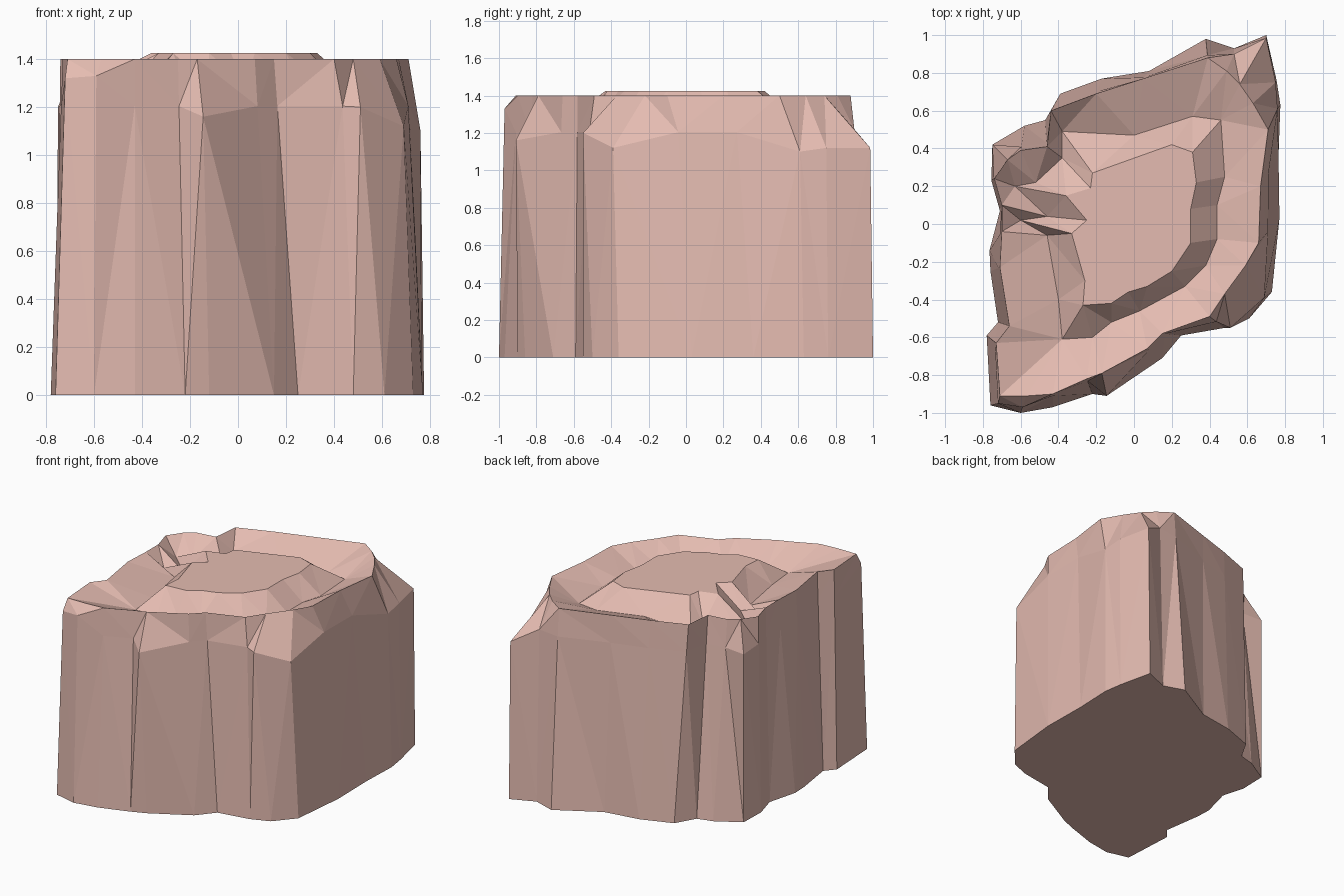
import bpy, bmesh
from mathutils import Vector

if "Cube" in bpy.data.objects:
    bpy.data.objects.remove(bpy.data.objects["Cube"])

# Foot outline and matching rim outline, counter-clockwise from the front-left corner
foot = [(-.78, -.59), (-.76, -.96), (-.6, -1), (-.43, -.97), (-.22, -.9), (-.12, -.86),
        (.15, -.71), (.25, -.59), (.48, -.55), (.61, -.5), (.73, -.36), (.77, .03),
        (.765, .36), (.775, .63), (.755, .76), (.7, 1), (.53, .93), (.38, .98),
        (.08, .81), (-.17, .77), (-.39, .69), (-.47, .55), (-.58, .52), (-.75, .42),
        (-.755, .23), (-.71, .07), (-.765, -.14), (-.76, -.25), (-.72, -.52)]
rim = [(-.73, -.63), (-.71, -.91), (-.57, -.91), (-.43, -.9), (-.25, -.82), (-.17, -.79),
       (.07, -.66), (.15, -.58), (.4, -.49), (.48, -.37), (.59, -.22), (.66, -.1),
       (.67, .2), (.71, .5), (.63, .64), (.56, .74), (.49, .81), (.39, .88),
       (.05, .77), (-.2, .69), (-.44, .6), (-.46, .41), (-.6, .39), (-.67, .34),
       (-.74, .24), (-.7, .1), (-.7, -.04), (-.71, -.23), (-.66, -.54)]
# Chipped corners where the wall breaks below the rim
chips = {1: (-.72, -.95, 1.32), 2: (-.59, -.97, 1.33), 5: (-.145, -.91, 1.16),
         9: (.51, -.55, 1.2), 10: (.69, -.39, 1.12), 13: (.76, .61, 1.1),
         14: (.75, .75, 1.12), 15: (.7, .985, 1.12), 16: (.53, .9, 1.22),
         23: (-.75, .42, 1.2)}
# Moat floor and central plateau outlines
moat = [(-.38, -.61), (-.22, -.6), (-.12, -.52), (.03, -.46), (.27, -.33), (.38, -.22),
        (.44, -.08), (.44, .1), (.48, .25), (.46, .55), (.31, .57), (0, .47), (-.38, .49),
        (-.38, .35), (-.52, .22), (-.63, .2), (-.46, .04), (-.6, .02), (-.46, -.06), (-.4, -.4)]
plateau = [(-.27, -.43), (-.12, -.42), (-.03, -.36), (.07, -.33), (.2, -.25), (.3, -.1),
           (.3, .08), (.33, .22), (.31, .38), (.2, .42), (-.22, .27), (-.23, .19),
           (-.36, .15), (-.25, .02), (-.33, -.05), (-.26, -.3)]

bm = bmesh.new()


def ring(points, z):
    return [bm.verts.new((x, y, z)) for x, y in points]


def wall(a, b):
    n = len(a)
    for i in range(n):
        j = (i + 1) % n
        bm.faces.new((a[i], a[j], b[j], b[i]))


def zip_rings(a, b):
    """Stitch two rings of different counts by the shortest diagonal."""
    i = j = 0
    n, m = len(a), len(b)
    while i < n or j < m:
        p, q = a[i % n], b[j % m]
        p2, q2 = a[(i + 1) % n], b[(j + 1) % m]
        step_a = j == m or (i < n and (p2.co - q.co).length < (q2.co - p.co).length)
        if step_a:
            bm.faces.new((p, p2, q))
            i += 1
        else:
            bm.faces.new((p, q2, q))
            j += 1


# Outer cliff: foot, shoulder, rim
base = ring(foot, 0)
shoulder = []
for k, (f, r) in enumerate(zip(foot, rim)):
    p = Vector((*f, 0)).lerp(Vector((*r, 1.4)), .86)
    if k in (8, 11, 12):
        p.xy = Vector(f).lerp(Vector(r), .55)
    shoulder.append(bm.verts.new(chips.get(k, p)))
top = ring(rim, 1.4)
wall(base, shoulder)
wall(shoulder, top)

# Sunken moat and raised plateau
low = ring(moat, 1.29)
high = ring(plateau, 1.425)
zip_rings(top, low)
zip_rings(low, high)
bm.faces.new(high)
bm.faces.new(base[::-1])
bmesh.ops.triangulate(bm, faces=bm.faces[:])
bmesh.ops.recalc_face_normals(bm, faces=bm.faces[:])

mesh = bpy.data.meshes.new("rock_block")
bm.to_mesh(mesh)
bm.free()
rock = bpy.data.objects.new("rock_block", mesh)
bpy.context.collection.objects.link(rock)

# Pink stone
stone = bpy.data.materials.new("pink_stone")
stone.diffuse_color = (.78, .5, .44, 1)
stone.use_nodes = True
stone.node_tree.nodes["Principled BSDF"].inputs["Base Color"].default_value = stone.diffuse_color
mesh.materials.append(stone)
